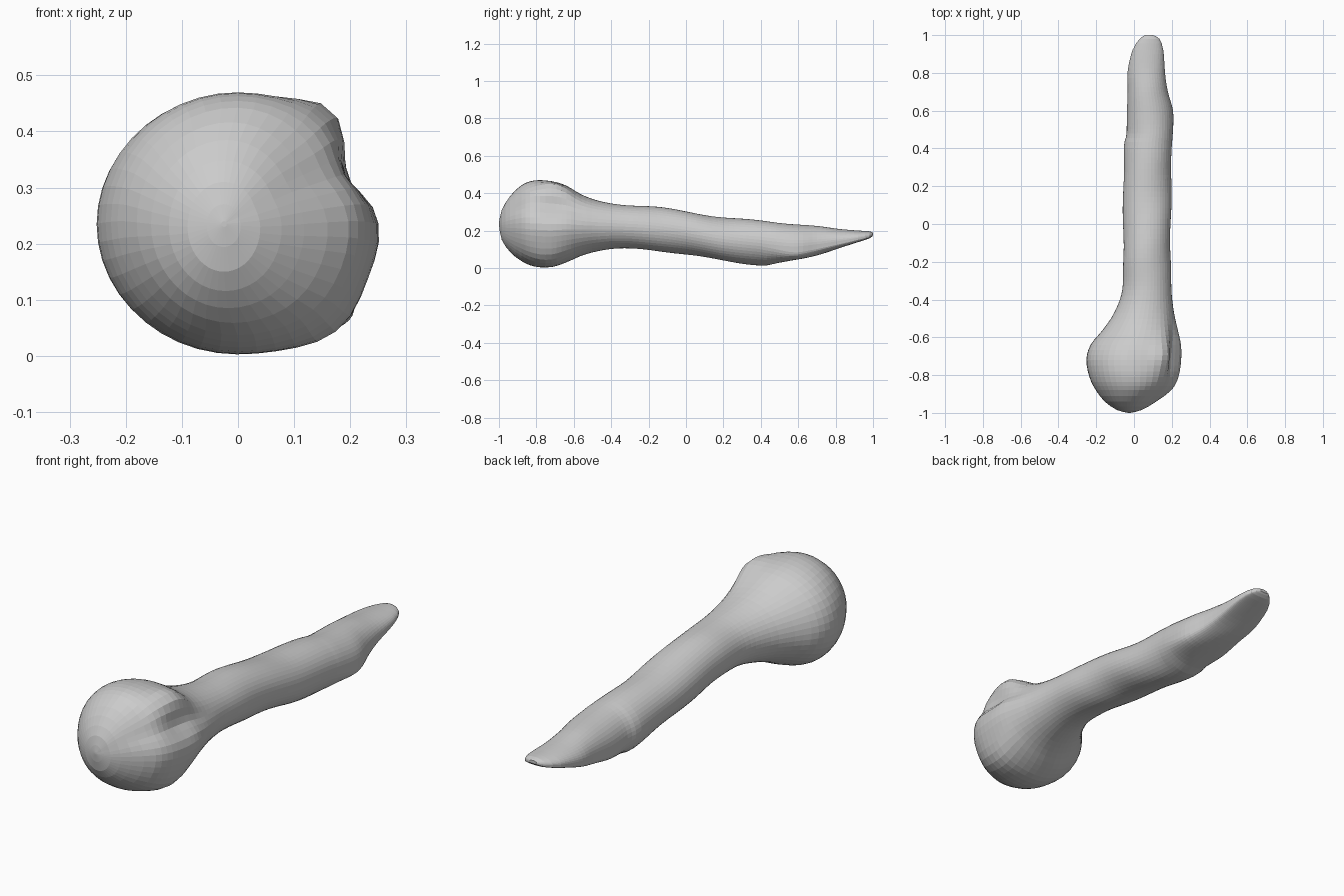
import bpy, bmesh, math
from mathutils import Vector

if "Cube" in bpy.data.objects:
    bpy.data.objects.remove(bpy.data.objects["Cube"])

# Stations along the bone: y, left x, right x, bottom z, top z
STATIONS = [
    (-1.0, -.03, -.02, .23, .24), (-.985, -.09, .04, .15, .31),
    (-.94, -.155, .12, .085, .385), (-.88, -.202, .20, .037, .443),
    (-.81, -.236, .235, .008, .468), (-.72, -.252, .248, .005, .464),
    (-.64, -.23, .248, .03, .44), (-.56, -.165, .232, .065, .393),
    (-.47, -.105, .212, .09, .36), (-.35, -.062, .198, .105, .338),
    (-.18, -.057, .195, .095, .328), (0, -.058, .193, .072, .302),
    (.2, -.055, .198, .04, .27), (.4, -.055, .2, .014, .253),
    (.48, -.037, .203, .022, .245), (.6, -.036, .205, .045, .233),
    (.7, -.036, .182, .07, .222), (.8, -.035, .165, .1, .21),
    (.92, -.008, .155, .138, .2), (.98, .03, .135, .158, .196),
    (1.0, .06, .1, .174, .188),
]
# Knobs and groove on the head: angle, angular width, y, y width, height
BUMPS = [
    (54, 15, -.70, .09, .030),     # small upper knob
    (26, 15, -.72, .16, -.036),    # groove between knobs
    (-48, 20, -.74, .12, .022),    # large lower knob
    (-8, 14, -.72, .12, .004),
    (38, 30, -.90, .05, -.018),    # hollow in front of upper knob
]
SIDES, STEPS = 44, 4


def spline(p0, p1, p2, p3, t):
    return tuple(0.5 * (2*b + (c - a)*t + (2*a - 5*b + 4*c - d)*t*t + (3*b - a - 3*c + d)*t**3)
                 for a, b, c, d in zip(p0, p1, p2, p3))


def smoothstep(a, b, v):
    t = min(1, max(0, (v - a) / (b - a)))
    return t * t * (3 - 2 * t)


def ring_points(y, left, right, bottom, top):
    cx, rx = (left + right) / 2, (right - left) / 2
    cz, rz = (bottom + top) / 2, (top - bottom) / 2
    cut = smoothstep(.38, .62, y)
    cz -= cut * rz * .25
    pts = []
    for i in range(SIDES):
        a = 2 * math.pi * i / SIDES
        c, s = math.cos(a), math.sin(a)
        x = rx * c
        if s >= 0:
            z = (top - cz) * s
        else:
            # slanted break: underside flattens towards the tip
            z = -(cz - bottom) * (-s) ** (1 - .6 * cut)
        push = 0
        for ang, aw, by, yw, h in BUMPS:
            da = (math.degrees(a) - ang + 180) % 360 - 180
            push += h * math.exp(-(da / aw) ** 2 - ((y - by) / yw) ** 2)
        # gentle surface ripples on the shaft
        push += .003 * smoothstep(-.4, -.1, y) * (1 - smoothstep(.7, .9, y)) * math.sin(15 * y + 2 * a)
        pts.append(Vector((cx + x + push * c, y, cz + z + push * s)))
    return pts


# Smoothly interpolated stations
path = []
n = len(STATIONS)
for i in range(n - 1):
    p = [STATIONS[min(max(i + k, 0), n - 1)] for k in (-1, 0, 1, 2)]
    steps = max(2, min(7, round((p[2][0] - p[1][0]) / .026)))
    path += [spline(*p, k / steps) for k in range(steps)]
path.append(STATIONS[-1])

# Bone skin: rings bridged together, capped at both ends
bm = bmesh.new()
rings = [[bm.verts.new(v) for v in ring_points(*st)] for st in path]
for r0, r1 in zip(rings, rings[1:]):
    for i in range(SIDES):
        j = (i + 1) % SIDES
        bm.faces.new((r0[i], r0[j], r1[j], r1[i]))
bm.faces.new(rings[0])
bm.faces.new(rings[-1])
bmesh.ops.recalc_face_normals(bm, faces=bm.faces)

mesh = bpy.data.meshes.new("bone_fragment")
bm.to_mesh(mesh)
bm.free()
bone = bpy.data.objects.new("bone_fragment", mesh)
bpy.context.collection.objects.link(bone)
